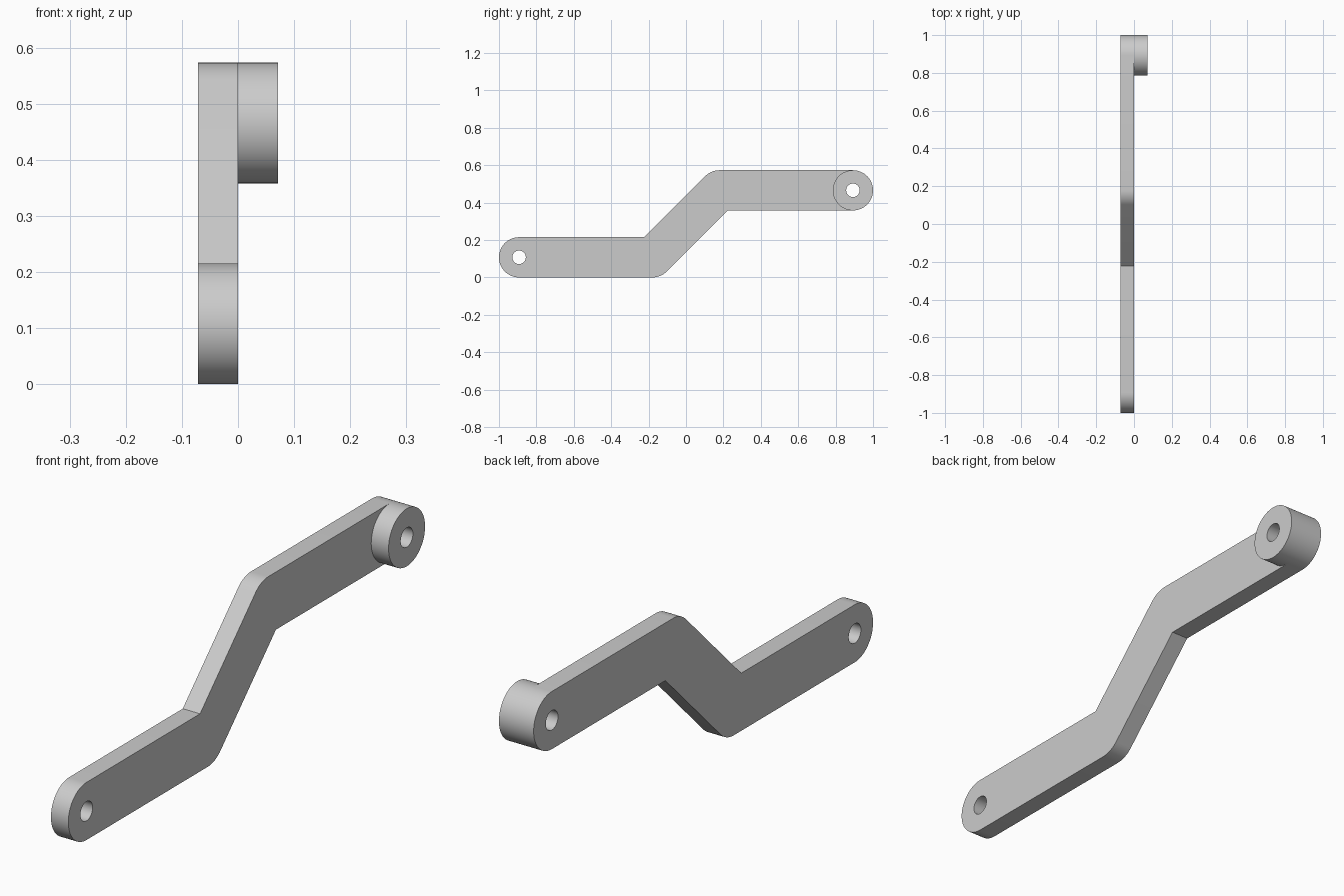
import bpy
import bmesh
from math import pi, radians, sin, cos, tan
from mathutils import Vector

cube = bpy.data.objects.get("Cube")
if cube:
    bpy.data.objects.remove(cube)

R = 0.1075          # half width of the bar and radius of the boss
HOLE = 0.036        # pivot hole radius
THICK = 0.0715      # thickness of the bar and height of the boss
END_Y, BEND_Y = 1 - R, 0.179
LOW, HIGH = R, R + 2 * BEND_Y

grey = bpy.data.materials.new("light grey metal")
grey.use_nodes = True
colour = (0.6, 0.6, 0.6, 1)
grey.diffuse_color = colour
grey.node_tree.nodes["Principled BSDF"].inputs["Base Color"].default_value = colour


def arc(y, z, radius, start, end, steps):
    """Points (y, z) on an arc, angles in degrees."""
    angles = [radians(start + (end - start) * i / steps) for i in range(steps + 1)]
    return [(y + radius * cos(a), z + radius * sin(a)) for a in angles]


def circle(y, z, radius, steps=64):
    return arc(y, z, radius, 0, 360, steps)[:-1]


def plate(name, loops, x0, x1):
    """Fill an outline with holes and extrude it along x."""
    bm = bmesh.new()
    edges = []
    for loop in loops:
        verts = [bm.verts.new((x0, y, z)) for y, z in loop]
        edges += [bm.edges.new((v, verts[i - 1])) for i, v in enumerate(verts)]
    bmesh.ops.triangle_fill(bm, use_beauty=True, edges=edges, normal=Vector((1, 0, 0)))
    result = bmesh.ops.extrude_face_region(bm, geom=bm.faces[:], use_keep_orig=True)
    moved = [g for g in result["geom"] if isinstance(g, bmesh.types.BMVert)]
    bmesh.ops.translate(bm, verts=moved, vec=(x1 - x0, 0, 0))
    bmesh.ops.recalc_face_normals(bm, faces=bm.faces[:])
    mesh = bpy.data.meshes.new(name)
    bm.to_mesh(mesh)
    bm.free()
    mesh.materials.append(grey)
    obj = bpy.data.objects.new(name, mesh)
    bpy.context.collection.objects.link(obj)
    bpy.ops.object.select_all(action="DESELECT")
    obj.select_set(True)
    bpy.context.view_layer.objects.active = obj
    bpy.ops.object.shade_smooth_by_angle(angle=radians(30))
    return obj


# Cranked bar: round ends, rounded outer bends, sharp inner bends
miter = R * tan(pi / 8)
lower_half = (
    [(-BEND_Y - miter, LOW + R)]
    + arc(-END_Y, LOW, R, 90, 270, 32)
    + arc(-BEND_Y, LOW, R, 270, 315, 10)
)
mid_z = (LOW + HIGH) / 2
upper_half = [(-y, 2 * mid_z - z) for y, z in lower_half]
lower_hole = circle(-END_Y, LOW, HOLE)
upper_hole = circle(END_Y, HIGH, HOLE)
plate("cranked_bar", [lower_half + upper_half, lower_hole, upper_hole], -THICK, 0)

# Raised pivot boss on the upper end
plate("pivot_boss", [circle(END_Y, HIGH, R), upper_hole], 0, THICK)
